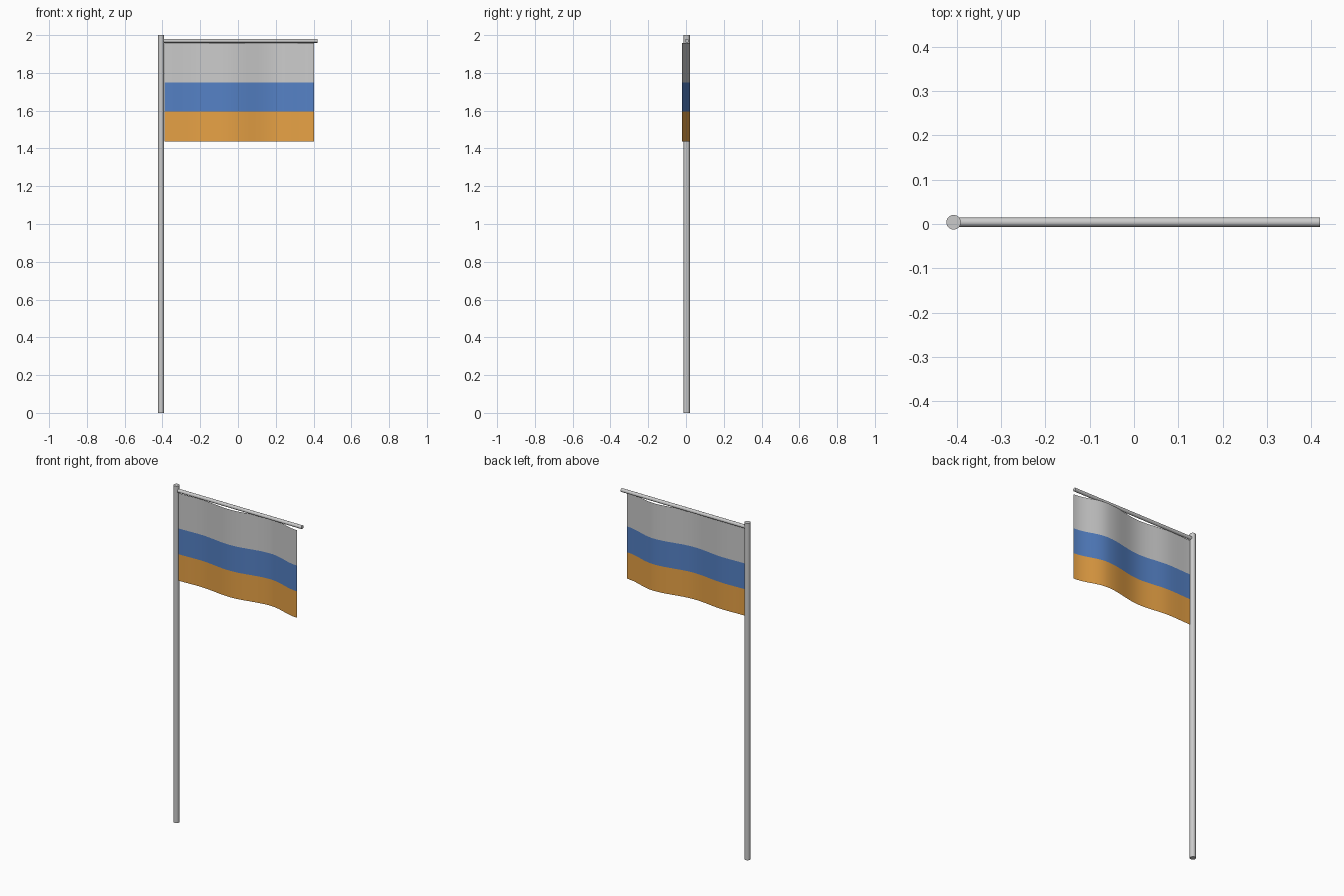
import bpy, bmesh, math
from mathutils import Matrix

if "Cube" in bpy.data.objects:
    bpy.data.objects.remove(bpy.data.objects["Cube"])


def finish(bm, name):
    mesh = bpy.data.meshes.new(name)
    bm.to_mesh(mesh)
    bm.free()
    obj = bpy.data.objects.new(name, mesh)
    bpy.context.collection.objects.link(obj)
    bpy.ops.object.select_all(action='DESELECT')
    obj.select_set(True)
    bpy.context.view_layer.objects.active = obj
    bpy.ops.object.shade_smooth_by_angle(angle=math.radians(40))
    return obj


def rod(name, radius, length, matrix):
    bm = bmesh.new()
    bmesh.ops.create_cone(bm, cap_ends=True, segments=24, radius1=radius,
                          radius2=radius, depth=length, matrix=matrix)
    return finish(bm, name)


# Gentle wave of the cloth: still at the pole, wider toward the free end
KEYS = [(-0.39, 0.0), (-0.25, 0.004), (-0.05, -0.014), (0.2, 0.022), (0.403, -0.022)]


def wave(x):
    for (x0, y0), (x1, y1) in zip(KEYS, KEYS[1:]):
        if x <= x1:
            t = (x - x0) / (x1 - x0)
            return y0 + (y1 - y0) * (1 - math.cos(math.pi * t)) / 2
    return KEYS[-1][1]


def stripe(name, top, bottom, color=None, n=48):
    bm = bmesh.new()
    x0, x1 = KEYS[0][0], KEYS[-1][0]
    prev = None
    for i in range(n + 1):
        x = min(x0 + (x1 - x0) * i / n, x1)
        pair = [bm.verts.new((x, wave(x), z)) for z in (bottom, top)]
        if prev:
            bm.faces.new((prev[0], pair[0], pair[1], prev[1]))
        prev = pair
    obj = finish(bm, name)
    if color:
        mat = bpy.data.materials.new(name + "_color")
        mat.diffuse_color = color
        mat.use_nodes = True
        mat.node_tree.nodes["Principled BSDF"].inputs["Base Color"].default_value = mat.diffuse_color
        obj.data.materials.append(mat)


# Upright pole and top crossbar
rod("pole", 0.0165, 2.0, Matrix.Translation((-0.407, 0.004, 1.0)))
rod("crossbar", 0.0105, 0.82,
    Matrix.Translation((0.01, 0.004, 1.97)) @ Matrix.Rotation(math.pi / 2, 4, 'Y'))

# Three bands of the cloth
stripe("top_band", 1.958, 1.748)
stripe("middle_band", 1.748, 1.595, (0.09, 0.22, 0.56, 1))
stripe("bottom_band", 1.595, 1.438, (0.8, 0.36, 0.06, 1))
